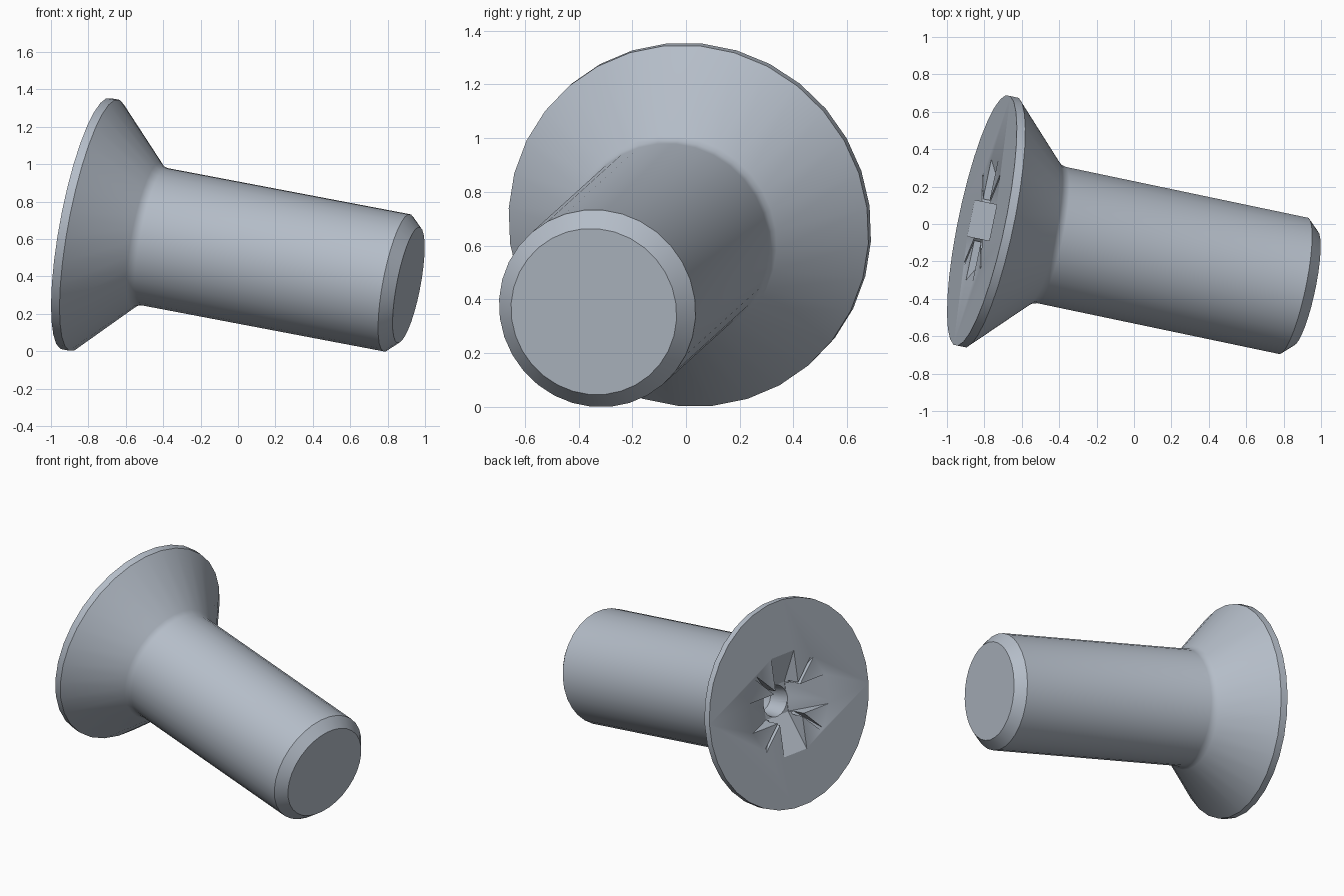
import bpy, bmesh, math
from mathutils import Matrix, Vector

cube = bpy.data.objects.get("Cube")
if cube:
    bpy.data.objects.remove(cube, do_unlink=True)

SIDES = 32

# One steel colour
steel = bpy.data.materials.new("blue grey steel")
steel.use_nodes = True
colour = (0.46, 0.51, 0.58, 1)
steel.diffuse_color = colour
steel.node_tree.nodes["Principled BSDF"].inputs["Base Color"].default_value = colour


def make_object(name, bm):
    bmesh.ops.recalc_face_normals(bm, faces=bm.faces)
    mesh = bpy.data.meshes.new(name)
    bm.to_mesh(mesh)
    bm.free()
    mesh.materials.append(steel)
    obj = bpy.data.objects.new(name, mesh)
    bpy.context.collection.objects.link(obj)
    return obj


def lathe(name, profile):
    """Revolve (radius, depth) points around z, capped at both ends."""
    bm = bmesh.new()
    rings = []
    for r, t in profile:
        angles = [math.tau * (i + 0.5) / SIDES for i in range(SIDES)]
        rings.append([bm.verts.new((r * math.cos(a), r * math.sin(a), -t)) for a in angles])
    for low, high in zip(rings, rings[1:]):
        for i in range(SIDES):
            j = (i + 1) % SIDES
            bm.faces.new((low[i], low[j], high[j], high[i]))
    bm.faces.new(rings[0])
    bm.faces.new(rings[-1])
    return make_object(name, bm)


def wedge(name, length, inner, half_width, depth, angle):
    """Slot cutter whose end walls slope inwards with depth."""
    slope = (length - inner) / depth
    over = 0.02
    bm = bmesh.new()
    bmesh.ops.create_cube(bm, size=2)
    for v in bm.verts:
        top = v.co.z > 0
        v.co.x *= length + slope * over if top else inner
        v.co.y *= half_width
        v.co.z = over if top else -depth
    bmesh.ops.rotate(bm, verts=bm.verts, matrix=Matrix.Rotation(angle, 3, "Z"))
    return make_object(name, bm)


# Countersunk head, shank and chamfered tip in one turned body
screw = lathe("countersunk_screw", [
    (0.685, 0), (0.685, 0.047),              # rim
    (0.395, 0.337), (0.381, 0.354), (0.374, 0.38),  # cone and soft neck
    (0.374, 1.729), (0.315, 1.793),          # shank and tip chamfer
])

# Cross recess with four diagonal ticks and a deeper core
cutters = [wedge("recess_arm", 0.33, 0.10, 0.098, 0.13 + 0.003 * k, k * math.pi / 2) for k in range(2)]
cutters += [wedge("recess_tick", 0.35, 0.12, 0.011, 0.11 + 0.003 * k, math.pi / 4 + k * math.pi / 2)
            for k in range(2)]
cutters.append(lathe("recess_core", [(0.125, -0.03), (0.085, 0.27), (0.01, 0.32)]))

bpy.context.view_layer.objects.active = screw
for cutter in cutters:
    cutter.hide_render = True
    mod = screw.modifiers.new("recess", "BOOLEAN")
    mod.operation = "DIFFERENCE"
    mod.solver = "EXACT"
    mod.object = cutter
    bpy.ops.object.modifier_apply(modifier=mod.name)
    bpy.data.objects.remove(cutter, do_unlink=True)

# Lean the screw so that the head rim and the tip rest on the ground
outward = Vector((-0.962, 0.202, 0.183)).normalized()
side = Vector((0, 0, 1)).cross(outward).normalized()
up = outward.cross(side)
pose = Matrix((side, up, outward)).transposed().to_4x4()
pose.translation = (-0.813, 0.019, 0.688)
screw.data.transform(pose)

# Rest it exactly on z = 0
lowest = min(v.co.z for v in screw.data.vertices)
screw.data.transform(Matrix.Translation((0, 0, -lowest)))

bpy.ops.object.select_all(action="DESELECT")
screw.select_set(True)
bpy.context.view_layer.objects.active = screw
bpy.ops.object.shade_smooth_by_angle(angle=math.radians(30))
